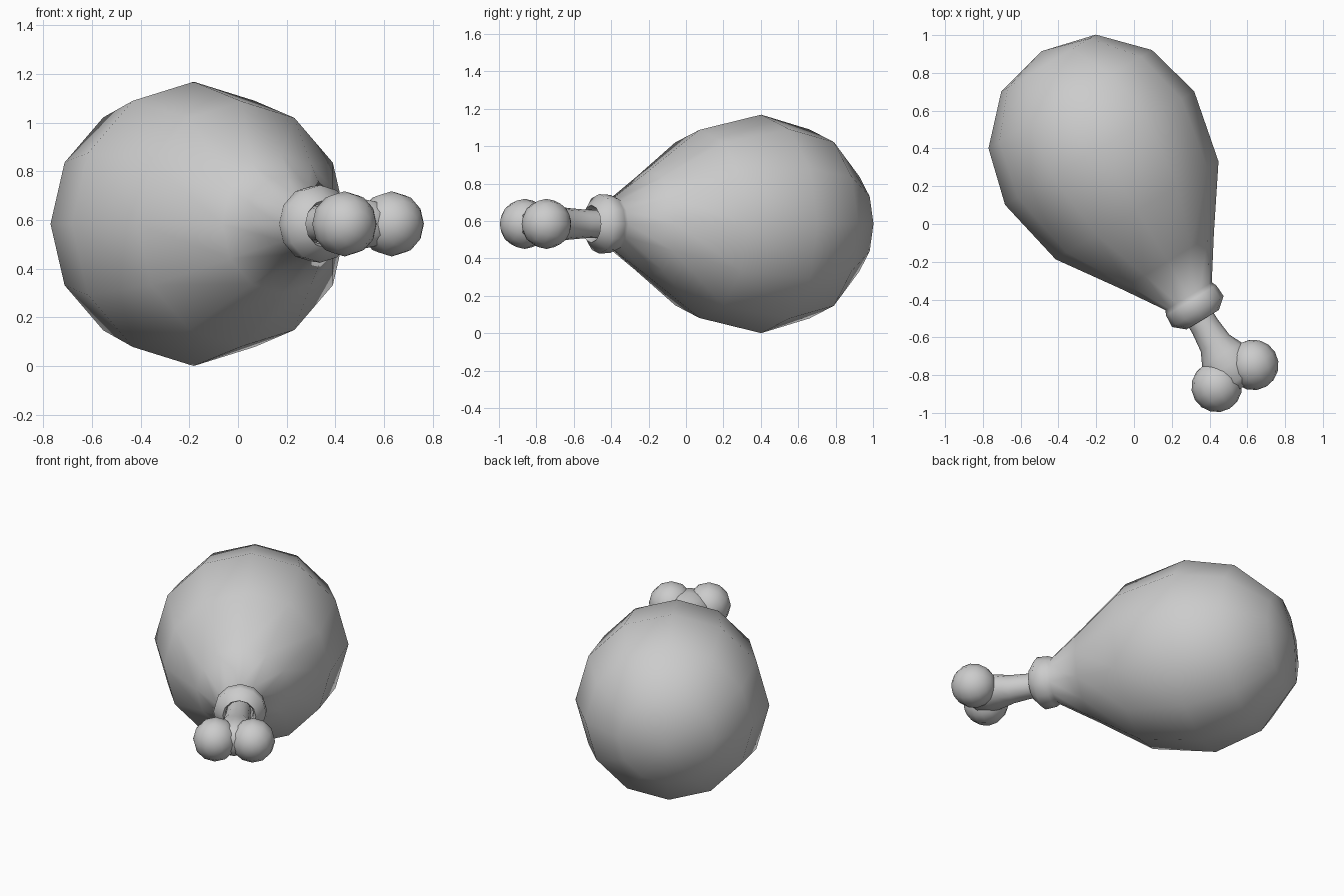
import bpy, bmesh, math
from mathutils import Matrix, Vector

if "Cube" in bpy.data.objects:
    bpy.data.objects.remove(bpy.data.objects["Cube"])

# Local frame: x = across, y = vertical, z = along the leg from meat centre to bone tip
TILT = math.radians(31)
along = Vector((math.sin(TILT), -math.cos(TILT), 0))
across = Vector((math.cos(TILT), math.sin(TILT), 0))
up = Vector((0, 0, 1))
FRAME = Matrix((across, up, along)).transposed().to_4x4()
FRAME.translation = (-0.182, 0.402, 0.584)


def finish(name, bm):
    bmesh.ops.transform(bm, matrix=FRAME, verts=bm.verts)
    bmesh.ops.recalc_face_normals(bm, faces=bm.faces)
    mesh = bpy.data.meshes.new(name)
    bm.to_mesh(mesh)
    bm.free()
    obj = bpy.data.objects.new(name, mesh)
    bpy.context.collection.objects.link(obj)
    bpy.ops.object.select_all(action='DESELECT')
    obj.select_set(True)
    bpy.context.view_layer.objects.active = obj
    bpy.ops.object.shade_smooth_by_angle(angle=math.radians(75))
    return obj


def loft(bm, sections, sides=12):
    """Join elliptical rings (position, half width, half height, sideways shift); close both ends."""
    rings = []
    for s, w, h, dx in sections:
        rings.append([bm.verts.new((dx + w * math.cos(2 * math.pi * i / sides),
                                    h * math.sin(2 * math.pi * i / sides), s))
                      for i in range(sides)])
    for a, b in zip(rings, rings[1:]):
        for i in range(sides):
            j = (i + 1) % sides
            bm.faces.new((a[i], a[j], b[j], b[i]))
    for ring, (s, w, h, dx), tip in ((rings[0], sections[0], -0.598), (rings[-1], sections[-1], None)):
        pole = bm.verts.new((dx, 0, s if tip is None or len(sections) < 9 else tip))
        for i in range(sides):
            bm.faces.new((ring[i], ring[(i + 1) % sides], pole))


# Meat: half ball tapering to a neck, with a rolled collar and a recessed socket
profile = [(-0.525, 0.292), (-0.302, 0.505), (0, 0.584), (0.385, 0.503), (0.70, 0.285),
           (0.915, 0.143), (0.94, 0.155), (1.01, 0.159), (1.06, 0.10), (1.035, 0.086), (0.98, 0.083)]
bm = bmesh.new()
loft(bm, [(s, r, r, 0) for s, r in profile])
finish("meat", bm)

# Bone shaft: flares out into the saddle between the knobs
bm = bmesh.new()
loft(bm, [(0.95, 0.073, 0.073, -0.008), (1.10, 0.077, 0.077, -0.008),
          (1.20, 0.088, 0.085, -0.008), (1.27, 0.122, 0.095, -0.008),
          (1.34, 0.14, 0.105, -0.008), (1.43, 0.12, 0.095, -0.008),
          (1.475, 0.06, 0.05, -0.008)])
finish("bone_shaft", bm)

# Bone knobs: a pair of balls at the tip
for side, label in ((1, "right"), (-1, "left")):
    bm = bmesh.new()
    bmesh.ops.create_uvsphere(bm, u_segments=12, v_segments=8, radius=0.134)
    bmesh.ops.translate(bm, vec=(side * 0.113 - 0.007, 0, 1.403), verts=bm.verts)
    finish("bone_knob_" + label, bm)
